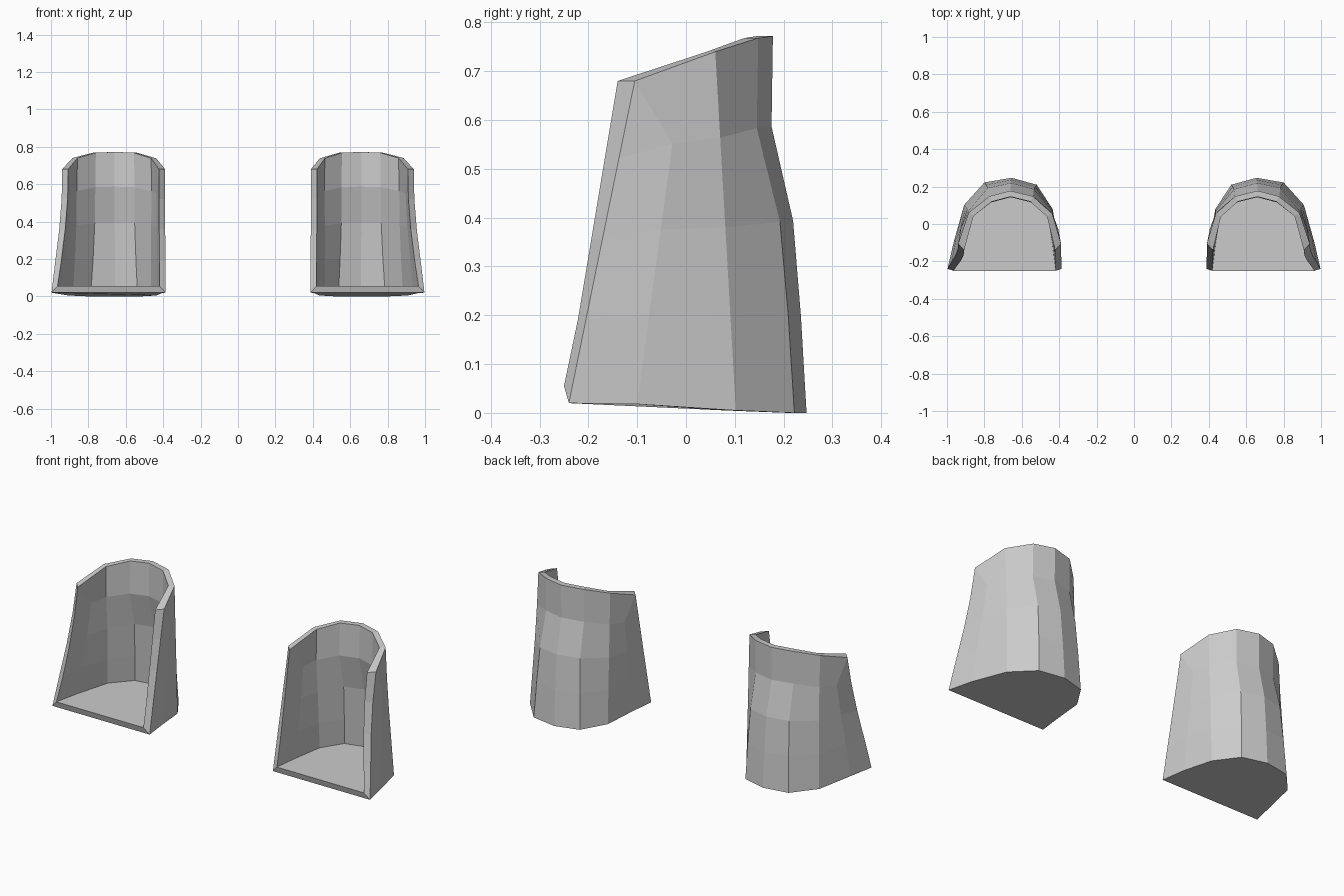
import bpy
import bmesh
from mathutils import Vector

cube = bpy.data.objects.get("Cube")
if cube:
    bpy.data.objects.remove(cube, do_unlink=True)

grey = bpy.data.materials.new("plain grey")
grey.use_nodes = True
GREY = (0.6, 0.6, 0.6, 1)
grey.diffuse_color = GREY
grey.node_tree.nodes["Principled BSDF"].inputs["Base Color"].default_value = GREY

# Outline of the shell at the foot and at the rim, from inner front edge round the back
FOOT = [(.387, -.24, .02), (.405, -.1, .018), (.435, .08, .005), (.52, .21, 0), (.655, .247, 0),
        (.8, .222, 0), (.908, .102, .005), (.965, -.1, .018), (.997, -.24, .02)]
RIM = [(.39, -.105, .68), (.405, -.005, .72), (.437, .055, .738), (.54, .148, .768), (.66, .178, .772),
       (.775, .148, .768), (.885, .06, .74), (.925, -.005, .72), (.94, -.105, .68)]
HEIGHT = (0, .26, .51, .76, 1)       # row heights as a share of the column
TAPER = (0, .36, .72, .95, 1)        # sideways narrowing
WAIST = (0, .17, .4, 1.04, 1)        # how the back draws in
WALL = .032
LAST = len(FOOT) - 1


def outer_row(r):
    row = []
    for k, (a, b) in enumerate(zip(FOOT, RIM)):
        depth = WAIST[r] if 2 < k < 6 else HEIGHT[r]
        row.append(Vector(a[i] + (b[i] - a[i]) * t
                          for i, t in enumerate((TAPER[r], depth, HEIGHT[r]))))
    if r == len(HEIGHT) - 1:         # side columns run into the front corners
        row[1], row[-2] = row[0].copy(), row[-1].copy()
    return row


def inner_row(r, row):
    result = []
    for k, p in enumerate(row):
        if k in (0, LAST):
            side = 1 if k == 0 else -1
            q = p + Vector((side * WALL, -.01 - .025 * HEIGHT[r], 0))
        else:
            along = row[k + 1] - row[k - 1]
            q = p + Vector((along.y, -along.x, 0)).normalized() * WALL
        if r == 0:
            q.z = .055
        result.append(q)
    if r == len(HEIGHT) - 1:
        result[1], result[-2] = result[0].copy(), result[-1].copy()
    return result


def build_shell(name, side):
    bm = bmesh.new()

    def add(row):
        return [bm.verts.new((side * p.x, p.y, p.z)) for p in row]

    outer_points = [outer_row(r) for r in range(len(HEIGHT))]
    outer = [add(row) for row in outer_points]
    inner = [add(inner_row(r, row)) for r, row in enumerate(outer_points)]

    def bridge(a, b):
        for k in range(len(a) - 1):
            bm.faces.new((a[k], a[k + 1], b[k + 1], b[k]))

    # Curved walls
    for wall in (outer, inner):
        for low, high in zip(wall, wall[1:]):
            bridge(low, high)
    # Top rim and the two front edges
    bridge(outer[-1], inner[-1])
    for k in (0, LAST):
        bridge([row[k] for row in outer], [row[k] for row in inner])
    # Sill, floor and underside
    bm.faces.new((outer[0][0], outer[0][-1], inner[0][-1], inner[0][0]))
    bm.faces.new(outer[0])
    bm.faces.new(inner[0])

    bmesh.ops.remove_doubles(bm, verts=bm.verts[:], dist=.0005)
    bmesh.ops.recalc_face_normals(bm, faces=bm.faces[:])
    mesh = bpy.data.meshes.new(name)
    bm.to_mesh(mesh)
    bm.free()
    mesh.materials.append(grey)
    obj = bpy.data.objects.new(name, mesh)
    bpy.context.collection.objects.link(obj)


build_shell("left_shell", 1)
build_shell("right_shell", -1)
